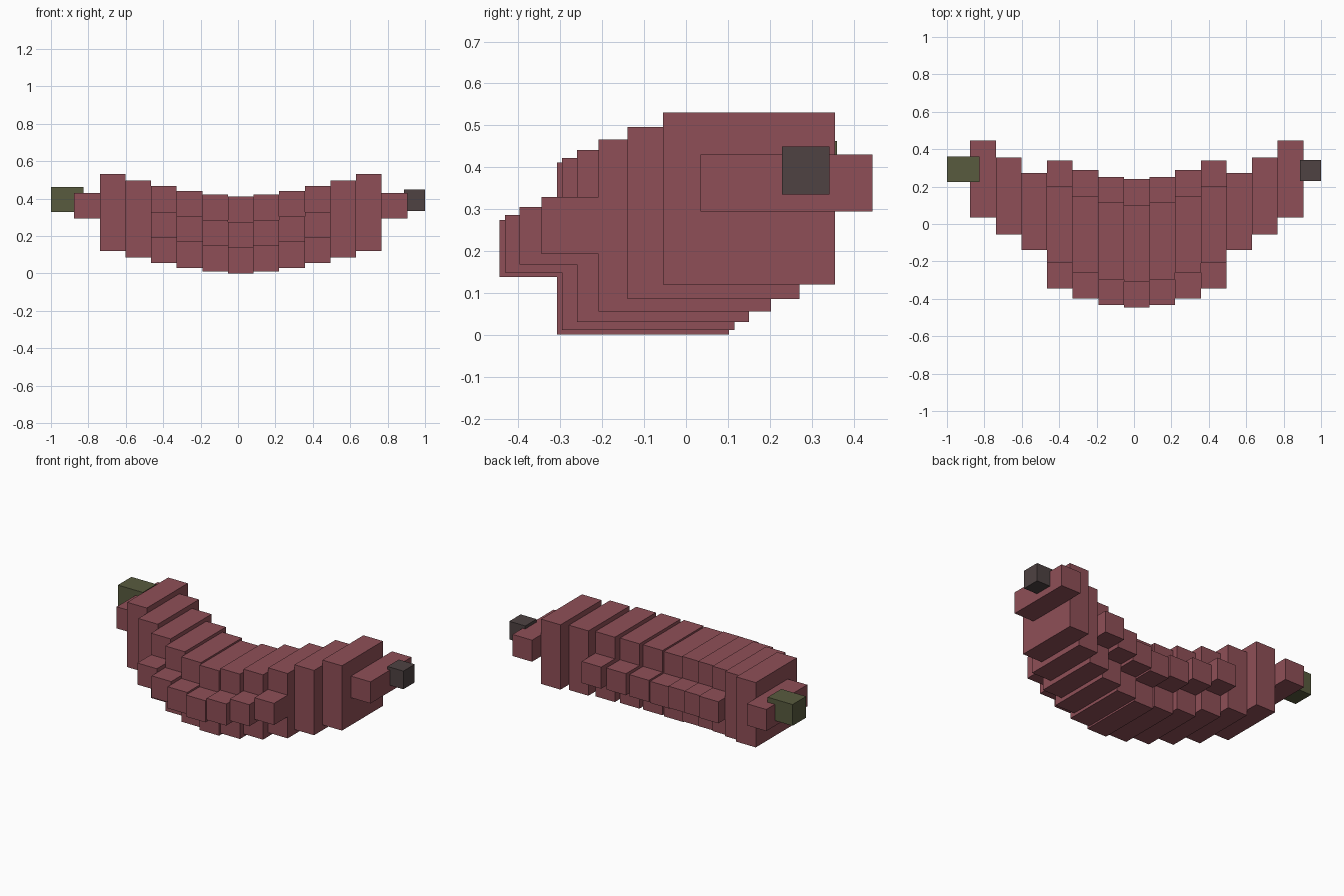
import bpy, bmesh

if "Cube" in bpy.data.objects:
    bpy.data.objects.remove(bpy.data.objects["Cube"])

U = 0.137          # width of one block
CX = 0.015         # x of the middle slice


def material(name, rgb):
    lin = [((c / 255 + 0.055) / 1.055) ** 2.4 for c in rgb]
    m = bpy.data.materials.new(name)
    m.diffuse_color = (*lin, 1)
    m.use_nodes = True
    m.node_tree.nodes["Principled BSDF"].inputs["Base Color"].default_value = m.diffuse_color
    return m


red = material("dull red", (143, 79, 87))
green = material("olive green", (88, 91, 62))
dark = material("dark brown", (78, 66, 66))


def prism(name, x0, x1, outline, mat):
    """Extrude a (y, z) outline from x0 to x1."""
    bm = bmesh.new()
    face = bm.faces.new([bm.verts.new((x0, y, z)) for y, z in outline])
    ext = bmesh.ops.extrude_face_region(bm, geom=[face])["geom"]
    bmesh.ops.translate(bm, vec=(x1 - x0, 0, 0),
                        verts=[v for v in ext if isinstance(v, bmesh.types.BMVert)])
    bmesh.ops.recalc_face_normals(bm, faces=bm.faces)
    me = bpy.data.meshes.new(name)
    bm.to_mesh(me)
    bm.free()
    me.materials.append(mat)
    bpy.context.collection.objects.link(bpy.data.objects.new(name, me))


def rect(y0, y1, z0, z1):
    return [(y0, z0), (y1, z0), (y1, z1), (y0, z1)]


def slice_outline(k, y, z):
    a, h, w = 1.5 * U, 0.5 * U, 2.5 * U
    if k == 6:                       # flat end slice
        return rect(y - a, y + a, z - h, z + h)
    if k >= 4:                       # square slice
        return rect(y - a, y + a, z - a, z + a)
    # square slice with a ridge at front and back
    half = [(a, -a), (a, -h), (w, -h), (w, h), (a, h), (a, a)]
    right = [(y + p, z + q) for p, q in half]
    left = [(y - p, z + q) for p, q in reversed(half)]
    return right + left


# Curved body: slice centres (y, z) from the middle to the ends, mirrored
centres = [(-0.103, 0.206), (-0.09, 0.217), (-0.055, 0.236), (-0.003, 0.261),
           (0.066, 0.291), (0.15, 0.325), (0.24, 0.3625)]
for k, (y, z) in enumerate(centres):
    for s in ((1,) if k == 0 else (1, -1)):
        x = CX + s * k * U
        side = "middle" if k == 0 else "right" if s > 0 else "left"
        prism(f"body_slice_{side}_{k}", x - U / 2, x + U / 2,
              slice_outline(k, y, z), red)

# End tips
prism("stem_tip", -1.0, -0.825, rect(0.224, 0.36, 0.328, 0.463), green)
prism("dark_tip", 0.888, 1.0, rect(0.229, 0.343, 0.335, 0.45), dark)
